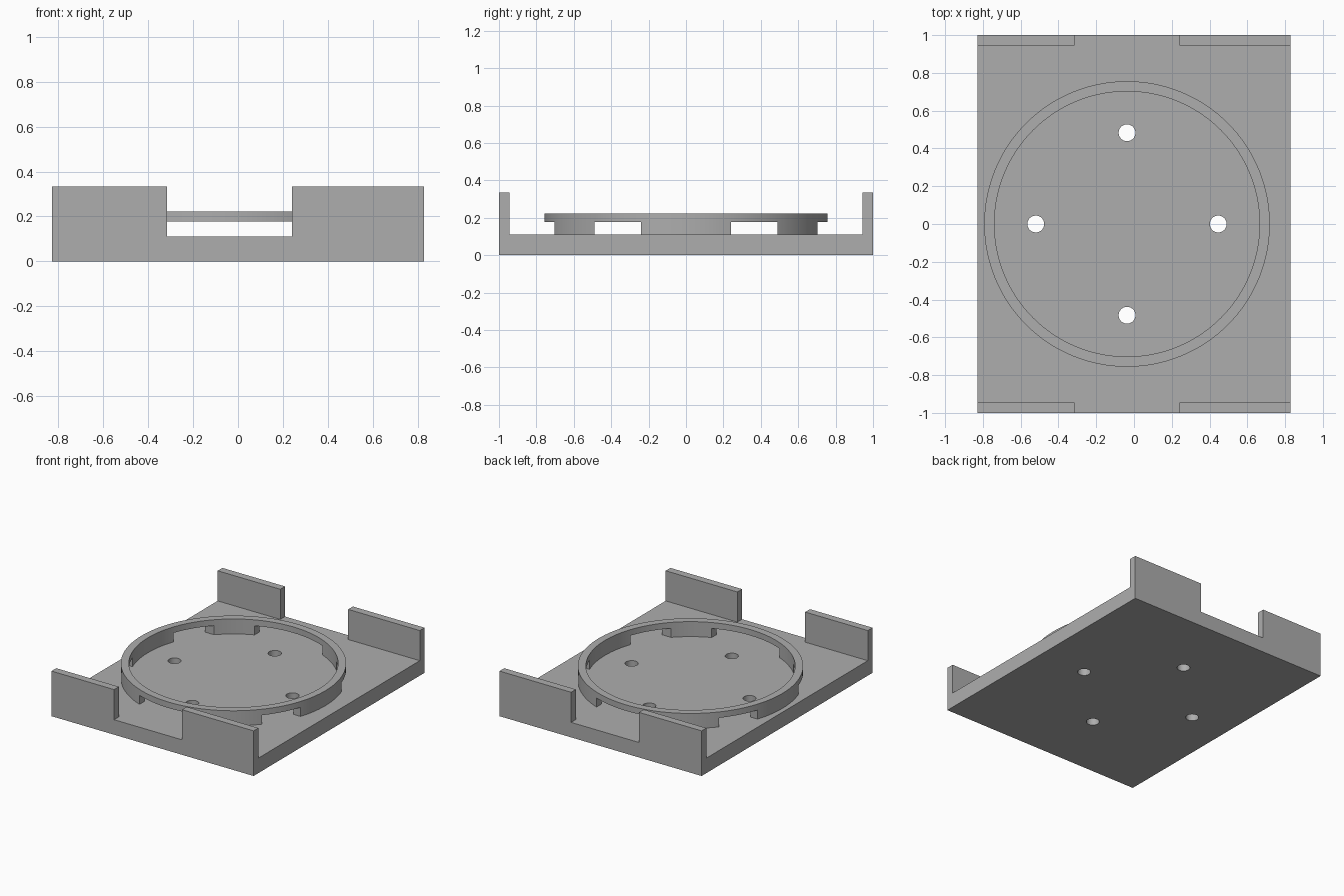
import bpy
import math

cube = bpy.data.objects.get("Cube")
if cube:
    bpy.data.objects.remove(cube, do_unlink=True)

# Dimensions
HALF_X, HALF_Y = 0.828, 1.0
FLOOR, RIM_LOW, RIM_TOP, WALL_TOP = 0.111, 0.178, 0.222, 0.334
WALL = 0.0556
CX = -0.037                  # ring centre in x
R_OUT, R_IN = 0.756, 0.702
NOTCH = 0.278                # half width of the front and back openings
SLOT_NEAR, SLOT_FAR = 0.24, 0.49
HOLE_R, HOLE_DIST = 0.0445, 0.483

grey = bpy.data.materials.new("plain grey")
grey.use_nodes = True
colour = (0.42, 0.42, 0.42, 1)
grey.diffuse_color = colour
grey.node_tree.nodes["Principled BSDF"].inputs["Base Color"].default_value = colour


def box(name, x, y, z):
    """Box from (min, max) pairs."""
    spans = (x, y, z)
    bpy.ops.mesh.primitive_cube_add(size=1, location=[(a + b) / 2 for a, b in spans])
    ob = bpy.context.object
    ob.name = name
    ob.scale = [b - a for a, b in spans]
    bpy.ops.object.transform_apply(location=True, rotation=False, scale=True)
    return ob


def cylinder(name, x, y, radius, z, sides):
    bpy.ops.mesh.primitive_cylinder_add(
        vertices=sides, radius=radius, depth=z[1] - z[0], location=(x, y, sum(z) / 2))
    ob = bpy.context.object
    ob.name = name
    bpy.ops.object.transform_apply(location=True, rotation=False, scale=False)
    return ob


def cut(target, cutter):
    """Subtract the cutter and remove it."""
    cutter.hide_render = True
    mod = target.modifiers.new("cut", 'BOOLEAN')
    mod.operation = 'DIFFERENCE'
    mod.solver = 'EXACT'
    mod.object = cutter
    bpy.context.view_layer.objects.active = target
    bpy.ops.object.modifier_apply(modifier=mod.name)
    bpy.data.objects.remove(cutter, do_unlink=True)


def finish(ob):
    ob.data.materials.clear()
    ob.data.materials.append(grey)
    bpy.ops.object.select_all(action='DESELECT')
    ob.select_set(True)
    bpy.context.view_layer.objects.active = ob
    bpy.ops.object.shade_smooth_by_angle(angle=math.radians(30))


# Base tray: plate with upright end walls, opened in the middle
tray = box("base_tray", (-HALF_X, HALF_X), (-HALF_Y, HALF_Y), (0, WALL_TOP))
cut(tray, box("channel", (-1, 1), (WALL - HALF_Y, HALF_Y - WALL), (FLOOR, 1)))
cut(tray, box("wall_opening", (CX - NOTCH, CX + NOTCH), (-2, 2), (FLOOR, 1)))

# Four screw holes around the ring centre
for i in range(4):
    a = i * math.pi / 2
    cut(tray, cylinder("hole", CX + HOLE_DIST * math.cos(a), HOLE_DIST * math.sin(a),
                       HOLE_R, (-0.1, 0.2), 48))
finish(tray)

# Raised ring, with slots under its rim
ring = cylinder("raised_ring", CX, 0, R_OUT, (FLOOR, RIM_TOP), 128)
cut(ring, cylinder("bore", CX, 0, R_IN, (0, 0.5), 128))
cut(ring, box("lengthwise_slot", (CX - NOTCH, CX + NOTCH), (-1, 1), (0, RIM_LOW)))
for y in ((SLOT_NEAR, SLOT_FAR), (-SLOT_FAR, -SLOT_NEAR)):
    cut(ring, box("cross_slot", (-1, 1), y, (0, RIM_LOW)))
finish(ring)
